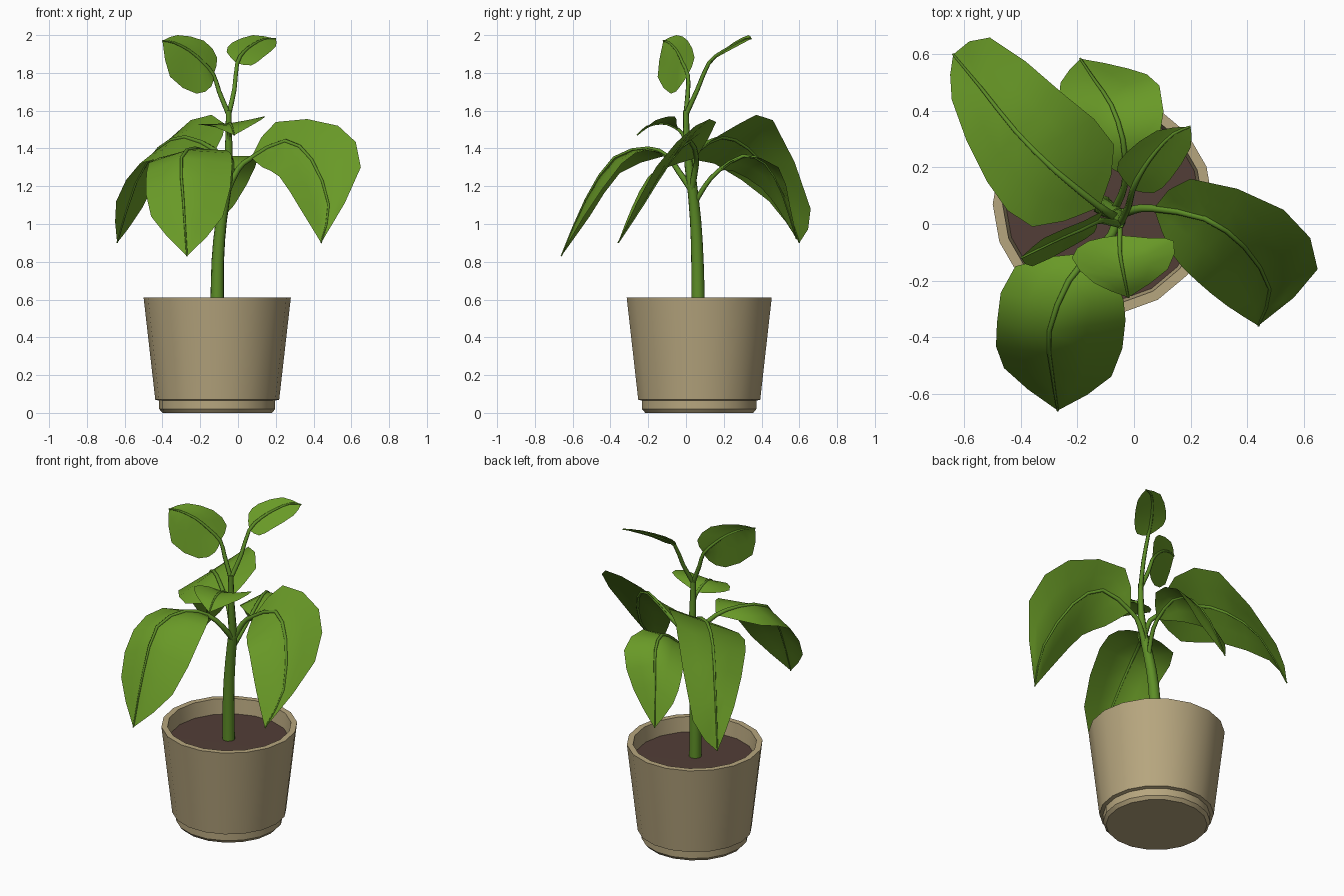
import bpy, bmesh, math
from mathutils import Vector


def material(name, rgb):
    m = bpy.data.materials.new(name)
    m.diffuse_color = (*rgb, 1)
    return m


LEAF = material("leaf_green", (0.14, 0.32, 0.02))
STEM = material("stem_green", (0.11, 0.27, 0.02))
CLAY = material("pot_clay", (0.47, 0.38, 0.21))
SOIL = material("soil_brown", (0.085, 0.048, 0.038))


def make(name, verts, faces, mat, angle=40):
    bm = bmesh.new()
    vs = [bm.verts.new(v) for v in verts]
    for f in faces:
        bm.faces.new([vs[i] for i in f])
    bmesh.ops.remove_doubles(bm, verts=bm.verts, dist=1e-5)
    bmesh.ops.recalc_face_normals(bm, faces=bm.faces)
    me = bpy.data.meshes.new(name)
    bm.to_mesh(me)
    bm.free()
    me.materials.append(mat)
    ob = bpy.data.objects.new(name, me)
    bpy.context.collection.objects.link(ob)
    bpy.ops.object.select_all(action='DESELECT')
    bpy.context.view_layer.objects.active = ob
    ob.select_set(True)
    bpy.ops.object.shade_smooth_by_angle(angle=math.radians(angle))
    return ob


def lathe(name, profile, mat, cx, cy, sides=18):
    verts, faces, n = [], [], len(profile)
    for s in range(sides):
        a = math.tau * s / sides
        verts += [(cx + r * math.cos(a), cy + r * math.sin(a), z) for r, z in profile]
    for s in range(sides):
        p, q = s * n, (s + 1) % sides * n
        faces += [(p + i, q + i, q + i + 1, p + i + 1) for i in range(n - 1)]
    return make(name, verts, faces, mat, 30)


def smooth_path(pts, steps=2):
    """Catmull-Rom resampling of a short point list."""
    p = [Vector(v) for v in pts]
    p = [2 * p[0] - p[1]] + p + [2 * p[-1] - p[-2]]
    out = []
    for i in range(1, len(p) - 2):
        a, b, c, d = p[i - 1:i + 3]
        for k in range(steps):
            t = k / steps
            out.append(0.5 * (2 * b + (c - a) * t + (2 * a - 5 * b + 4 * c - d) * t * t
                              + (3 * b - a - 3 * c + d) * t ** 3))
    return out + [p[-2]]


def tube(name, path, r0, r1, sides=7):
    """Tapered tube along a path."""
    verts, faces, n = [], [], len(path)
    side = Vector((0.6, 0.8, 0))
    for i, p in enumerate(path):
        t = (path[min(i + 1, n - 1)] - path[max(i - 1, 0)]).normalized()
        u = (side - t * side.dot(t)).normalized()
        side, w = u, t.cross(u)
        r = r0 + (r1 - r0) * i / (n - 1)
        for k in range(sides):
            a = math.tau * k / sides
            verts.append(p + r * (u * math.cos(a) + w * math.sin(a)))
    for i in range(n - 1):
        for k in range(sides):
            j = (k + 1) % sides
            faces.append((i * sides + k, i * sides + j, (i + 1) * sides + j, (i + 1) * sides + k))
    faces += [tuple(range(sides)), tuple(range((n - 1) * sides, n * sides))]
    return make(name, verts, faces, STEM, 60)


def leaf(name, stalk, base, mid, tip, left, right, r=0.015):
    """Blade lofted over left edge, midrib and right edge, plus stalk and rib."""
    rails = [smooth_path([base, *rail, tip]) for rail in (left, mid, right)]
    verts, faces, n = [], [], len(rails[0])
    for a, m, b in zip(*rails):
        verts += [a, (a + m) / 2, m, (m + b) / 2, b]
    for i in range(n - 1):
        for k in range(4):
            q = [i * 5 + k, i * 5 + k + 1, i * 5 + k + 6, i * 5 + k + 5]
            if i == 0:
                q = q[1:]
            elif i == n - 2:
                q = q[:3]
            faces.append(q)
    make(name, verts, faces, LEAF, 50)
    tube(name + "_stalk_and_rib", smooth_path([*stalk, base, *mid, tip]), r, 0.004)


# pot and soil
CX, CY = -0.11, 0.07
lathe("pot", [(0, 0), (0.29, 0), (0.307, 0.02), (0.307, 0.065), (0.328, 0.07),
              (0.39, 0.612), (0.355, 0.612), (0.342, 0.5)], CLAY, CX, CY)
lathe("soil", [(0, 0.525), (0.345, 0.52)], SOIL, CX, CY)

# main stem: thick trunk and thin upper part
tube("stem", smooth_path([(-0.11, 0.065, 0.5), (-0.107, 0.06, 0.8), (-0.088, 0.05, 1.02),
                          (-0.055, 0.03, 1.22)]), 0.037, 0.027, 9)
tube("upper_stem", smooth_path([(-0.055, 0.03, 1.2), (-0.05, 0.005, 1.4),
                                (-0.05, 0.0, 1.6)]), 0.026, 0.015)

# large drooping leaves
leaf("right_leaf", [(-0.055, 0.03, 1.18), (0.0, 0.05, 1.29)], (0.07, 0.055, 1.35),
     [(0.25, 0.02, 1.44), (0.39, -0.08, 1.34), (0.48, -0.23, 1.10)], (0.44, -0.36, 0.90),
     [(0.20, 0.16, 1.54), (0.53, 0.05, 1.52), (0.65, -0.16, 1.30)],
     [(0.13, -0.10, 1.30), (0.22, -0.20, 1.25), (0.33, -0.29, 1.08)], 0.018)
leaf("front_leaf", [(-0.055, 0.03, 1.18), (-0.08, -0.04, 1.28)], (-0.14, -0.10, 1.36),
     [(-0.23, -0.20, 1.40), (-0.30, -0.38, 1.35), (-0.29, -0.53, 1.13)], (-0.27, -0.66, 0.83),
     [(-0.42, -0.15, 1.35), (-0.485, -0.35, 1.27), (-0.46, -0.51, 1.04)],
     [(-0.06, -0.21, 1.39), (-0.03, -0.34, 1.32), (-0.08, -0.54, 1.04)], 0.018)
leaf("back_left_leaf", [(-0.055, 0.02, 1.22), (-0.075, 0.03, 1.32)], (-0.12, 0.06, 1.39),
     [(-0.28, 0.19, 1.46), (-0.42, 0.33, 1.40), (-0.54, 0.48, 1.22)], (-0.64, 0.60, 0.90),
     [(-0.36, -0.01, 1.34), (-0.52, 0.15, 1.32), (-0.645, 0.44, 1.12)],
     [(-0.07, 0.28, 1.53), (-0.25, 0.46, 1.55), (-0.51, 0.66, 1.08)], 0.018)

# medium leaf at the back
leaf("back_leaf", [(-0.075, 0.04, 1.10), (-0.045, 0.10, 1.20)], (-0.03, 0.17, 1.28),
     [(-0.04, 0.30, 1.36), (-0.08, 0.42, 1.32), (-0.14, 0.51, 1.16)], (-0.19, 0.585, 0.92),
     [(-0.16, 0.25, 1.28), (-0.25, 0.40, 1.19), (-0.26, 0.50, 1.06)],
     [(0.09, 0.30, 1.36), (0.09, 0.49, 1.30), (-0.02, 0.55, 1.10)])

# small cupped leaf in front
leaf("cupped_leaf", [(-0.05, 0.005, 1.40), (-0.05, -0.01, 1.46)], (-0.05, -0.04, 1.50),
     [(-0.05, -0.10, 1.53), (-0.04, -0.16, 1.53), (-0.03, -0.21, 1.51)], (-0.02, -0.26, 1.47),
     [(-0.16, -0.06, 1.52), (-0.22, -0.12, 1.53), (-0.14, -0.21, 1.52)],
     [(0.06, -0.05, 1.53), (0.14, -0.06, 1.57), (0.12, -0.16, 1.55)], 0.011)

# two upright top leaves
leaf("top_left_leaf", [(-0.05, 0.0, 1.58), (-0.10, 0.01, 1.70)], (-0.13, 0.01, 1.79),
     [(-0.19, -0.02, 1.86), (-0.26, -0.05, 1.92), (-0.34, -0.09, 1.96)], (-0.40, -0.12, 1.97),
     [(-0.11, 0.045, 1.88), (-0.18, 0.01, 1.97), (-0.32, -0.05, 2.0)],
     [(-0.14, -0.03, 1.73), (-0.22, -0.08, 1.69), (-0.36, -0.15, 1.78)], 0.014)
leaf("top_right_leaf", [(-0.05, 0.0, 1.58), (-0.02, 0.06, 1.71)], (-0.005, 0.12, 1.85),
     [(0.03, 0.19, 1.91), (0.08, 0.26, 1.95), (0.14, 0.32, 1.98)], (0.20, 0.345, 1.98),
     [(-0.06, 0.19, 1.91), (-0.03, 0.25, 1.96), (0.08, 0.33, 2.0)],
     [(0.07, 0.11, 1.84), (0.13, 0.16, 1.88), (0.20, 0.27, 1.94)], 0.014)
